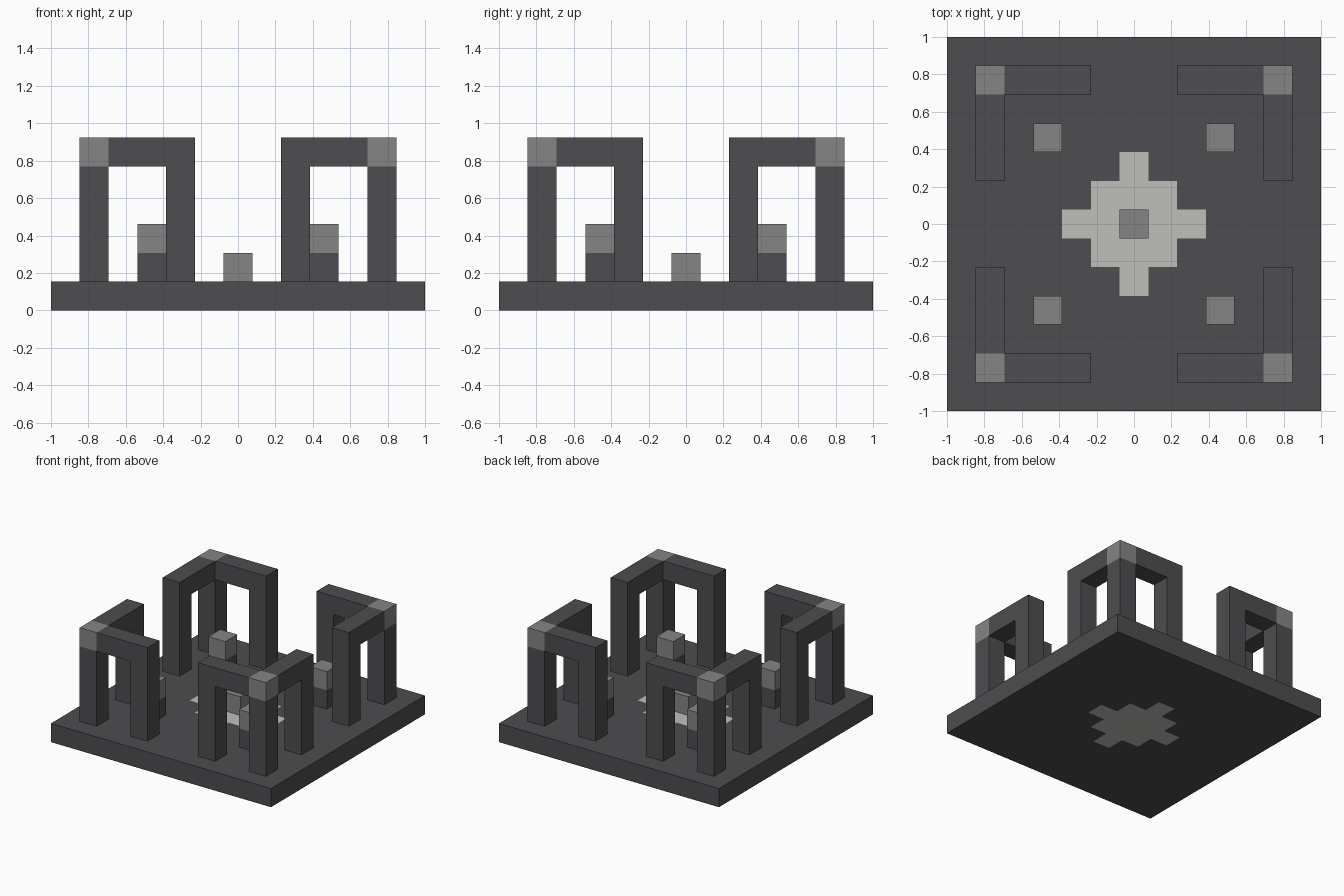
import bpy
import bmesh
from math import pi, radians
from mathutils import Matrix, Vector

if "Cube" in bpy.data.objects:
    bpy.data.objects.remove(bpy.data.objects["Cube"], do_unlink=True)

U = 2 / 13  # one block; the base is thirteen blocks wide


def material(name, colour):
    m = bpy.data.materials.new(name)
    m.use_nodes = True
    m.diffuse_color = (*colour, 1)
    m.node_tree.nodes["Principled BSDF"].inputs["Base Color"].default_value = (*colour, 1)
    return m


DARK, GREY, PALE = 0, 1, 2
MATERIALS = [
    material("dark stone", (0.075, 0.074, 0.081)),
    material("grey stone", (0.235, 0.235, 0.235)),
    material("pale stone", (0.52, 0.52, 0.495)),
]


def finish(bm, name):
    mesh = bpy.data.meshes.new(name)
    bm.to_mesh(mesh)
    bm.free()
    for m in MATERIALS:
        mesh.materials.append(m)
    return mesh


def place(name, mesh, turn=0):
    ob = bpy.data.objects.new(name, mesh)
    ob.rotation_euler.z = turn
    bpy.context.collection.objects.link(ob)


def block_mesh(name, cells):
    """Welded outer skin of a {block position: material} layout."""
    bm = bmesh.new()
    for cell, mat in cells.items():
        centre = Vector(cell) + Vector((0, 0, 0.5))
        for axis in range(3):
            for sign in (-1, 1):
                n = Vector((0, 0, 0))
                n[axis] = sign
                if tuple(int(c) for c in Vector(cell) + n) in cells:
                    continue
                u = Vector((n.y, n.z, n.x))
                v = n.cross(u)
                corners = [n - u - v, n + u - v, n + u + v, n - u + v]
                face = bm.faces.new([bm.verts.new((centre + c / 2) * U) for c in corners])
                face.material_index = mat
    bmesh.ops.remove_doubles(bm, verts=bm.verts[:], dist=0.001)
    bmesh.ops.dissolve_limit(bm, angle_limit=radians(1), verts=bm.verts[:],
                             edges=bm.edges[:], delimit={'MATERIAL'})
    return finish(bm, name)


# Base slab, cut along the block lines that bound the pale cross
bm = bmesh.new()
bmesh.ops.create_cube(bm, size=1, matrix=Matrix.Translation((0, 0, U / 2)) @ Matrix.Diagonal((2, 2, U, 1)))
for axis in (Vector((1, 0, 0)), Vector((0, 1, 0))):
    for line in (-2.5, -1.5, -0.5, 0.5, 1.5, 2.5):
        bmesh.ops.bisect_plane(bm, geom=bm.verts[:] + bm.edges[:] + bm.faces[:],
                               plane_co=axis * line * U, plane_no=axis)
for f in bm.faces:
    c = f.calc_center_median() / U
    if abs(c.x) + abs(c.y) < 2.5:
        f.material_index = PALE
place("base", finish(bm, "base"))

# Corner arch: three posts, two beams and a grey corner cap
arch = {(x, y, z): DARK for x, y in ((5, 5), (2, 5), (5, 2)) for z in range(1, 6)}
for i in (3, 4):
    arch[(i, 5, 5)] = arch[(5, i, 5)] = DARK
arch[(5, 5, 5)] = GREY
arch_mesh = block_mesh("corner_arch", arch)

# Short pillar with a grey top
pillar_mesh = block_mesh("pillar", {(3, 3, 1): DARK, (3, 3, 2): GREY})

for i, corner in enumerate(("back_left", "back_right", "front_right", "front_left")):
    place(corner + "_arch", arch_mesh, i * pi / 2)
    place(corner + "_pillar", pillar_mesh, i * pi / 2)

# Block in the middle of the cross
place("centre_block", block_mesh("centre_block", {(0, 0, 1): GREY}))
